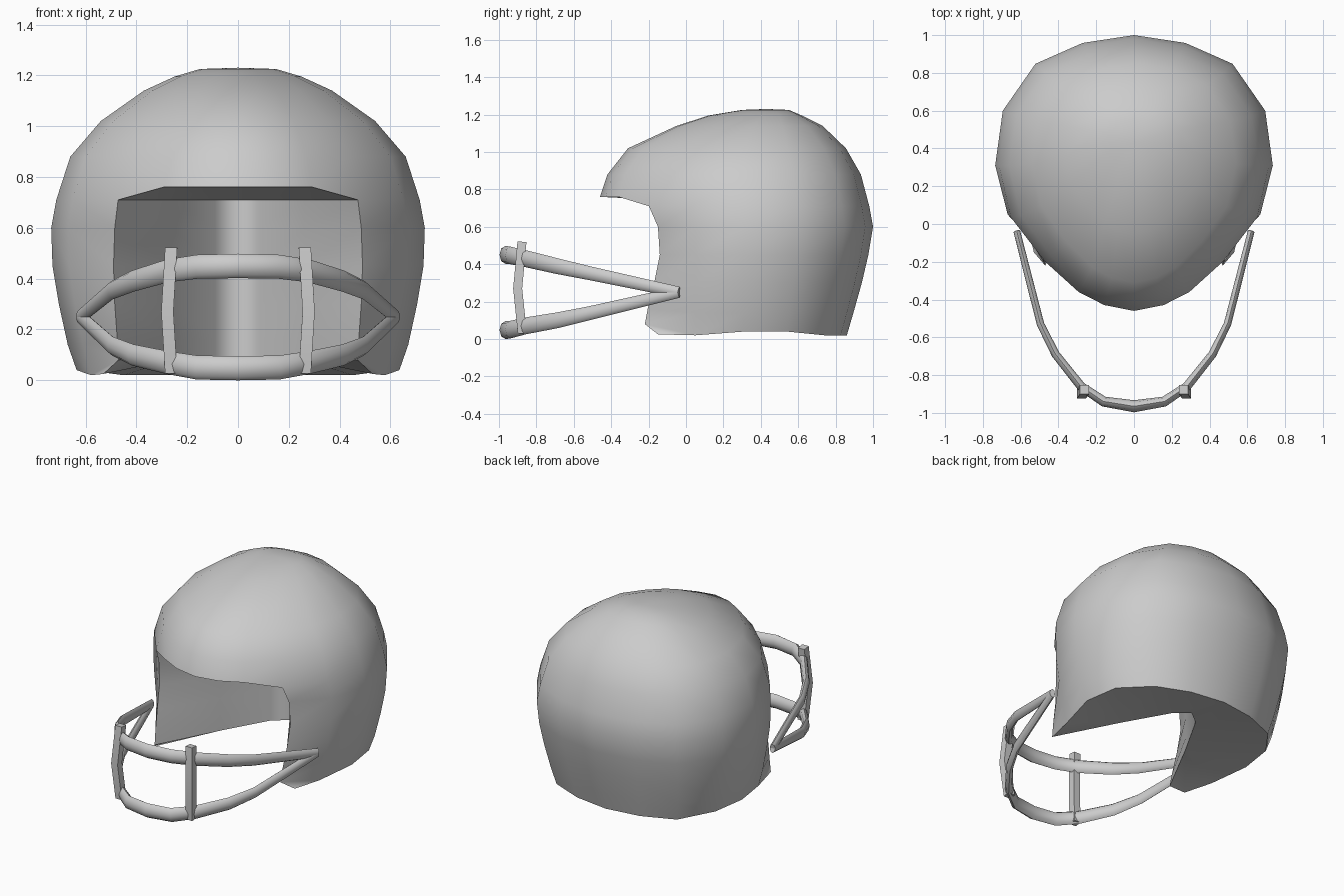
import bpy, bmesh, math
from mathutils import Vector

if "Cube" in bpy.data.objects:
    bpy.data.objects.remove(bpy.data.objects["Cube"])


def finish(name, bm, angle=40):
    bmesh.ops.recalc_face_normals(bm, faces=bm.faces)
    me = bpy.data.meshes.new(name)
    bm.to_mesh(me)
    bm.free()
    ob = bpy.data.objects.new(name, me)
    bpy.context.collection.objects.link(ob)
    bpy.ops.object.select_all(action='DESELECT')
    ob.select_set(True)
    bpy.context.view_layer.objects.active = ob
    bpy.ops.object.shade_smooth_by_angle(angle=math.radians(angle))
    return ob


# Shell: half plan outline from back centre to front centre (unit width / depth)
PLAN = [(0, 1), (.37, .94), (.71, .78), (.945, .42), (1, 0),
        (.91, -.36), (.66, -.66), (.41, -.87), (.22, -.96), (0, -1)]
# Dome rings: z, half width, back y, widest y, front y
DOME = [(1.225, .15, .55, .43, .30), (1.195, .25, .62, .41, .12),
        (1.14, .37, .73, .36, -.05), (1.02, .54, .855, .32, -.31),
        (.88, .66, .935, .31, -.42), (.71, .715, .98, .31, -.46)]
# Cheek rings, open at the face: z, half width, back y, edge x, edge y, edge z
CHEEK = [(.60, .735, 1.0, .485, -.15, .60), (.45, .73, .975, .49, -.14, .45),
         (.30, .705, .94, .485, -.17, .30), (.14, .67, .895, .475, -.205, .16),
         (.02, .635, .86, .47, -.22, .08)]
# Plan of the head cavity, from the cheek edge in to the centre
CAVITY = [(.26, .18), (.09, .48), (0, .55)]


def half_shell():
    bm = bmesh.new()
    rows = []
    for z, w, yb, ym, yf in DOME:
        row = []
        for i, (px, py) in enumerate(PLAN):
            y = ym + py * (yb - ym if py > 0 else ym - yf)
            brow = .05 if z < .75 and i > 6 else 0
            row.append(bm.verts.new((px * w, y, z + brow)))
        rows.append(row)
    for z, w, yb, ex, ey, ez in CHEEK:
        row = []
        for i, (px, py) in enumerate(PLAN[:7]):
            x, y, h = px * w, .31 + py * (yb - .31), z
            if i == 5:
                x, y = w * .91, .05
            if i == 6:
                x, y, h = ex, ey, ez
            if z < .1 and i in (3, 4):
                h += .02
            row.append(bm.verts.new((x, y, h)))
        rows.append(row)
    for a, b in zip(rows, rows[1:]):
        for i in range(min(len(a), len(b)) - 1):
            bm.faces.new((a[i], a[i + 1], b[i + 1], b[i]))
    # Crown cap
    top = bm.verts.new((0, .43, 1.23))
    for p, q in zip(rows[0], rows[0][1:]):
        bm.faces.new((top, p, q))
    # Cavity walls
    brow = rows[5]
    inner = []
    for row in rows[5:]:
        z = max(row[6].co.z, .06)
        inner.append([row[6]] + [bm.verts.new((x, y, z)) for x, y in CAVITY])
    for p, q in zip(inner, inner[1:]):
        for i in range(3):
            bm.faces.new((p[i], p[i + 1], q[i + 1], q[i]))
    # Cavity ceiling
    _, a, b, c = inner[0]
    for f in ((brow[6], brow[7], a), (brow[7], brow[8], b, a), (brow[8], brow[9], c, b)):
        bm.faces.new(f)
    # Cheek flap corner and underside
    r = rows[-1]
    corner = bm.verts.new((.53, -.15, .025))
    _, a, b, c = inner[-1]
    for f in ((r[6], r[5], corner), (r[0], r[1], b, c), (r[1], r[2], b), (r[2], r[3], a, b),
              (r[3], r[4], a), (r[4], r[5], a), (r[5], corner, a), (corner, r[6], a)):
        bm.faces.new(f)
    return bm


shell = finish("helmet_shell", half_shell(), 60)
shell.modifiers.new("mirror", 'MIRROR').use_clip = True


# Sweep an upright elliptical or square section along a path
def sweep(name, path, sizes, sides, side_dir=None, turn=0):
    bm = bmesh.new()
    rows = []
    n = len(path)
    for k, p in enumerate(path):
        p = Vector(p)
        t = Vector(path[min(k + 1, n - 1)]) - Vector(path[max(k - 1, 0)])
        t.normalize()
        u = side_dir or t.cross(Vector((0, 0, 1))).normalized()
        v = u.cross(t).normalized()
        a, b = sizes[k]
        row = []
        for j in range(sides):
            q = math.tau * j / sides + turn
            row.append(bm.verts.new(p + u * a * math.cos(q) + v * b * math.sin(q)))
        rows.append(row)
    for r, s in zip(rows, rows[1:]):
        for j in range(sides):
            m = (j + 1) % sides
            bm.faces.new((r[j], r[m], s[m], s[j]))
    bm.faces.new(rows[0])
    bm.faces.new(rows[-1])
    return finish(name, bm, 55)


# Face guard: two horizontal bars meeting at the sides
BAR = [(.62, -.04), (.495, -.53), (.415, -.69), (.28, -.86), (.16, -.94), (0, -.965)]
HIGH = [.25, .355, .39, .43, .447, .45]
LOW = [.25, .135, .10, .07, .05, .048]
SIZE = [(.018, .03), (.02, .037), (.022, .042), (.024, .045), (.027, .047), (.032, .048)]
for name, heights in (("upper_guard_bar", HIGH), ("lower_guard_bar", LOW)):
    half = [(x, y, z) for (x, y), z in zip(BAR, heights)]
    path = half + [(-x, y, z) for x, y, z in half[-2::-1]]
    sweep(name, path, SIZE + SIZE[-2::-1], 8)

# Face guard: upright bars
for s, name in ((1, "left_upright_bar"), (-1, "right_upright_bar")):
    path = [(.263 * s, -.875, .03), (.278 * s, -.9, .27), (.263 * s, -.877, .52)]
    sweep(name, path, [(.034, .034)] * 3, 4, Vector((1, 0, 0)), math.pi / 4)
